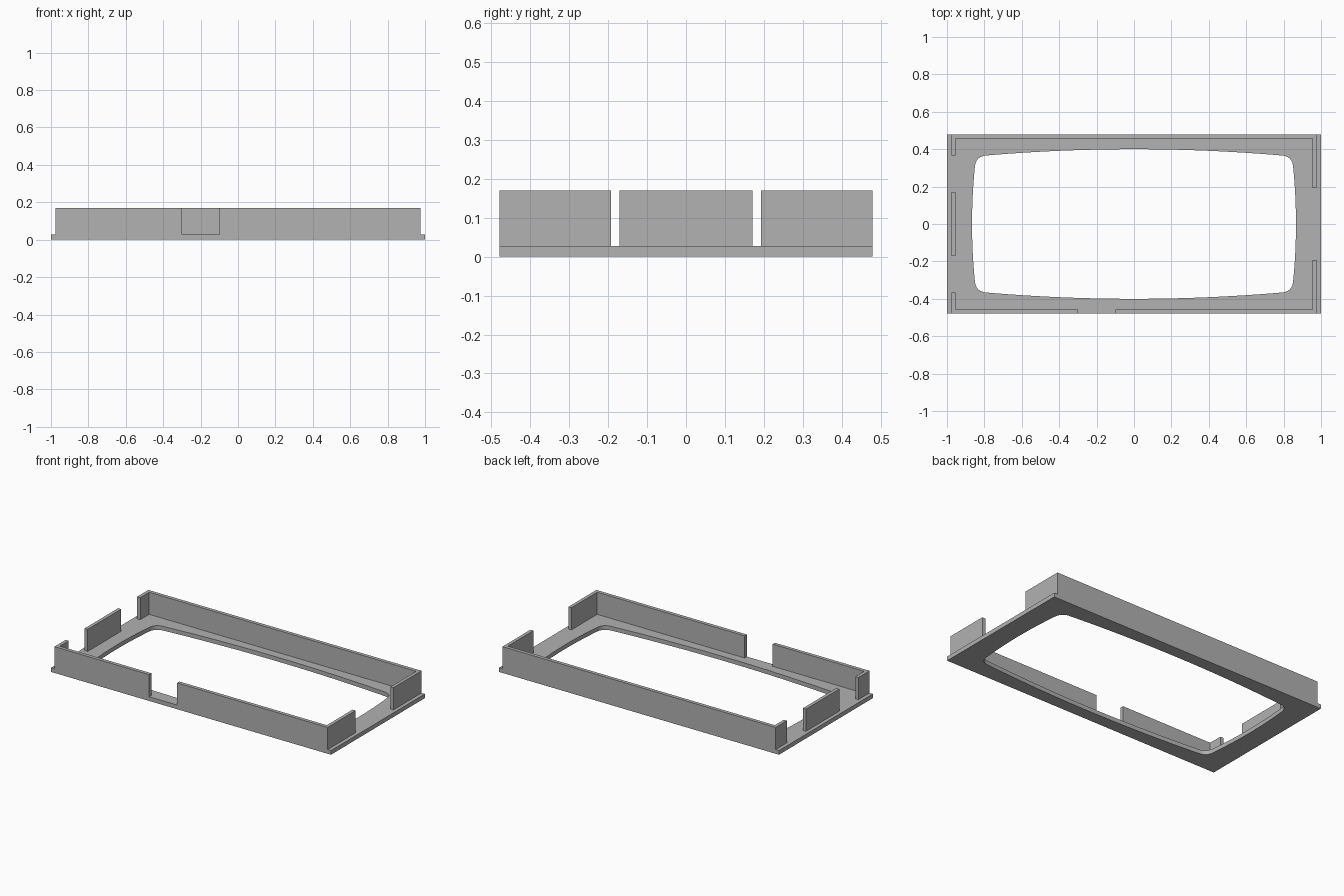
import bpy
import bmesh

if "Cube" in bpy.data.objects:
    bpy.data.objects.remove(bpy.data.objects["Cube"], do_unlink=True)

HALF_Y = 0.479             # half depth of the frame
BASE, TOP = 0.027, 0.17    # plate thickness, wall height
WALL_X, INNER_X = 0.976, 0.954
INNER_Y = 0.456

grey = bpy.data.materials.new("plain grey")
grey.use_nodes = True
colour = (0.445, 0.445, 0.445, 1)
grey.diffuse_color = colour
grey.node_tree.nodes["Principled BSDF"].inputs["Base Color"].default_value = colour


def prism(name, loops, z0, z1):
    """Fill flat outlines (inner loops become holes) and extrude them upward."""
    bm = bmesh.new()
    edges = []
    for loop in loops:
        verts = [bm.verts.new((x, y, z0)) for x, y in loop]
        edges += [bm.edges.new((v, verts[i - 1])) for i, v in enumerate(verts)]
    bmesh.ops.triangle_fill(bm, edges=edges, use_beauty=True)
    ext = bmesh.ops.extrude_face_region(bm, geom=bm.faces[:], use_keep_orig=True)
    top = [g for g in ext["geom"] if isinstance(g, bmesh.types.BMVert)]
    bmesh.ops.translate(bm, verts=top, vec=(0, 0, z1 - z0))
    bmesh.ops.recalc_face_normals(bm, faces=bm.faces[:])
    mesh = bpy.data.meshes.new(name)
    bm.to_mesh(mesh)
    bm.free()
    mesh.materials.append(grey)
    obj = bpy.data.objects.new(name, mesh)
    bpy.context.collection.objects.link(obj)
    return obj


def bezier(a, b, c, d, t):
    s = 1 - t
    return tuple(s**3 * p + 3 * s * s * t * q + 3 * s * t * t * r + t**3 * w
                 for p, q, r, w in zip(a, b, c, d))


def opening():
    """Bowed sides joined by rounded corners, one quarter mirrored to four."""
    side = [(0.866 - 0.015 * (i / 6) ** 2, 0.305 * i / 6) for i in range(6)]
    corner = [bezier((0.851, 0.305), (0.848, 0.338), (0.832, 0.361), (0.795, 0.366), i / 10)
              for i in range(11)]
    long = [(0.795 * i / 12, 0.4 - 0.034 * (i / 12) ** 2) for i in range(11, -1, -1)]
    quarter = side + corner + long
    half = quarter + [(-x, y) for x, y in quarter[-2::-1]]
    return half + [(x, -y) for x, y in half[-2:0:-1]]


# Face plate with the curved window
plate = prism("face_plate",
              [[(-1, -HALF_Y), (1, -HALF_Y), (1, HALF_Y), (-1, HALF_Y)], opening()],
              0, BASE)
bpy.ops.object.select_all(action='DESELECT')
plate.select_set(True)
bpy.context.view_layer.objects.active = plate
bpy.ops.object.shade_smooth_by_angle()


def corner_wall(name, sx, end_x, end_y):
    """Front wall running from end_x to a corner, returning back to end_y."""
    prism(name, [[(end_x, -HALF_Y), (sx * WALL_X, -HALF_Y), (sx * WALL_X, -end_y),
                  (sx * INNER_X, -end_y), (sx * INNER_X, -INNER_Y), (end_x, -INNER_Y)]],
          BASE, TOP)


# Front walls either side of the notch
corner_wall("front_right_wall", -1, -0.3, 0.365)
corner_wall("front_left_wall", 1, -0.1, 0.193)

# Back wall with both returns
prism("back_wall",
      [[(-WALL_X, 0.365), (-WALL_X, HALF_Y), (WALL_X, HALF_Y), (WALL_X, 0.193),
        (INNER_X, 0.193), (INNER_X, INNER_Y), (-INNER_X, INNER_Y), (-INNER_X, 0.365)]],
      BASE, TOP)

# Separate tab in the middle of the right side
prism("right_tab",
      [[(-WALL_X, -0.171), (-INNER_X, -0.171), (-INNER_X, 0.171), (-WALL_X, 0.171)]],
      BASE, TOP)
